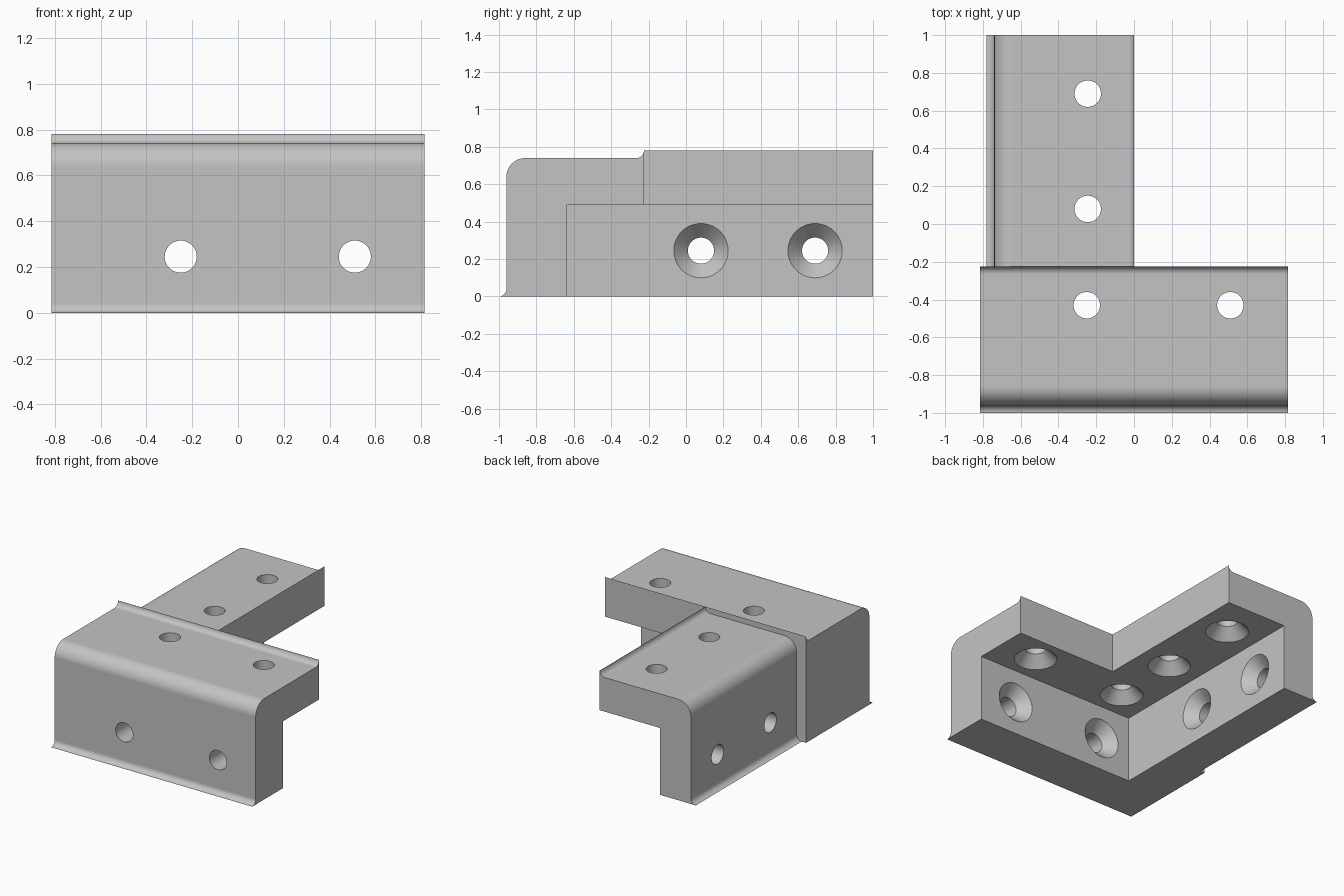
import bpy
import bmesh
from math import sin, cos, pi, radians
from mathutils import Matrix, Vector

cube = bpy.data.objects.get("Cube")
if cube:
    bpy.data.objects.remove(cube, do_unlink=True)

TOP, WALL = 0.74, 0.49          # top surface, underside of the top plates
ROUND, FLARE = 0.10, 0.04       # rounded outer edge, flared lips
JOIN = -0.225                   # plane where the two wings meet

grey = bpy.data.materials.new("plain grey")
grey.use_nodes = True
grey.diffuse_color = (0.55, 0.55, 0.55, 1)
grey.node_tree.nodes["Principled BSDF"].inputs["Base Color"].default_value = grey.diffuse_color


def finish(name, bm):
    bmesh.ops.recalc_face_normals(bm, faces=bm.faces)
    mesh = bpy.data.meshes.new(name)
    bm.to_mesh(mesh)
    bm.free()
    mesh.materials.append(grey)
    obj = bpy.data.objects.new(name, mesh)
    bpy.context.collection.objects.link(obj)
    return obj


def arc(cx, cz, r, start, end, steps=10):
    angles = [radians(start + (end - start) * i / steps) for i in range(steps + 1)]
    return [(cx + r * cos(a), cz + r * sin(a)) for a in angles]


def wing_profile(face, back):
    """Section with a flared foot, a rounded shoulder and a flared back lip."""
    return (arc(face - FLARE, FLARE, FLARE, -90, 0)
            + arc(face + ROUND, TOP - ROUND, ROUND, 180, 90)
            + arc(back - FLARE, TOP + FLARE, FLARE, -90, 0)
            + [(back, 0)])


def extrude(name, profile, place, start, end):
    bm = bmesh.new()
    face = bm.faces.new([bm.verts.new(place(u, v, start)) for u, v in profile])
    ext = bmesh.ops.extrude_face_region(bm, geom=[face])
    moved = [g for g in ext["geom"] if isinstance(g, bmesh.types.BMVert)]
    offset = Vector(place(0, 0, end)) - Vector(place(0, 0, start))
    bmesh.ops.translate(bm, verts=moved, vec=offset)
    return finish(name, bm)


def screw_cutter(pos, direction, sides=48):
    """Countersunk hole starting on an inner face and going outwards."""
    bm = bmesh.new()
    turn = Vector((0, 0, 1)).rotation_difference(Vector(direction)).to_matrix().to_4x4()
    matrix = Matrix.Translation(pos) @ turn
    rings = []
    for r, h in ((0.164, -0.02), (0.07, 0.08), (0.07, 0.5)):
        rings.append([bm.verts.new(matrix @ Vector((r * cos(2 * pi * i / sides),
                                                    r * sin(2 * pi * i / sides), h)))
                      for i in range(sides)])
    for low, high in zip(rings, rings[1:]):
        for i in range(sides):
            j = (i + 1) % sides
            bm.faces.new((low[i], low[j], high[j], high[i]))
    bm.faces.new(rings[0])
    bm.faces.new(rings[-1])
    return finish("hole_cutter", bm)


def combine(obj, other, operation):
    mod = obj.modifiers.new("combine", 'BOOLEAN')
    mod.operation, mod.solver, mod.object = operation, 'EXACT', other
    bpy.context.view_layer.objects.active = obj
    bpy.ops.object.modifier_apply(modifier=mod.name)
    bpy.data.objects.remove(other, do_unlink=True)


# Front wing and the wing running back from it, joined as one bracket
bracket = extrude("corner_bracket", wing_profile(-0.96, JOIN),
                  lambda u, v, t: (t, u, v), -0.815, 0.815)
back_wing = extrude("back_wing", wing_profile(-TOP, 0),
                    lambda u, v, t: (u, t, v), JOIN, 1.0)
combine(bracket, back_wing, 'UNION')

# Hollow underside
bm = bmesh.new()
bmesh.ops.create_cube(bm, size=2)
bmesh.ops.translate(bm, verts=bm.verts, vec=(-WALL + 1, -0.64 + 1, WALL - 1))
bmesh.ops.scale(bm, verts=[v for v in bm.verts if v.co.y > 0], vec=(1, 2, 1))
combine(bracket, finish("hollow_cutter", bm), 'DIFFERENCE')

# Countersunk screw holes through all four plates
MID = 0.245
for x in (-0.25, 0.51):
    combine(bracket, screw_cutter((x, -0.64, MID), (0, -1, 0)), 'DIFFERENCE')
    combine(bracket, screw_cutter((x, -0.43, WALL), (0, 0, 1)), 'DIFFERENCE')
for y in (0.08, 0.69):
    combine(bracket, screw_cutter((-WALL, y, MID), (-1, 0, 0)), 'DIFFERENCE')
    combine(bracket, screw_cutter((-MID, y, WALL), (0, 0, 1)), 'DIFFERENCE')

# Smooth curves, crisp edges, even flats
bpy.ops.object.select_all(action='DESELECT')
bracket.select_set(True)
bpy.context.view_layer.objects.active = bracket
bpy.ops.object.shade_smooth_by_angle(angle=radians(30))
normals = bracket.modifiers.new("even_flats", 'WEIGHTED_NORMAL')
normals.keep_sharp = True
